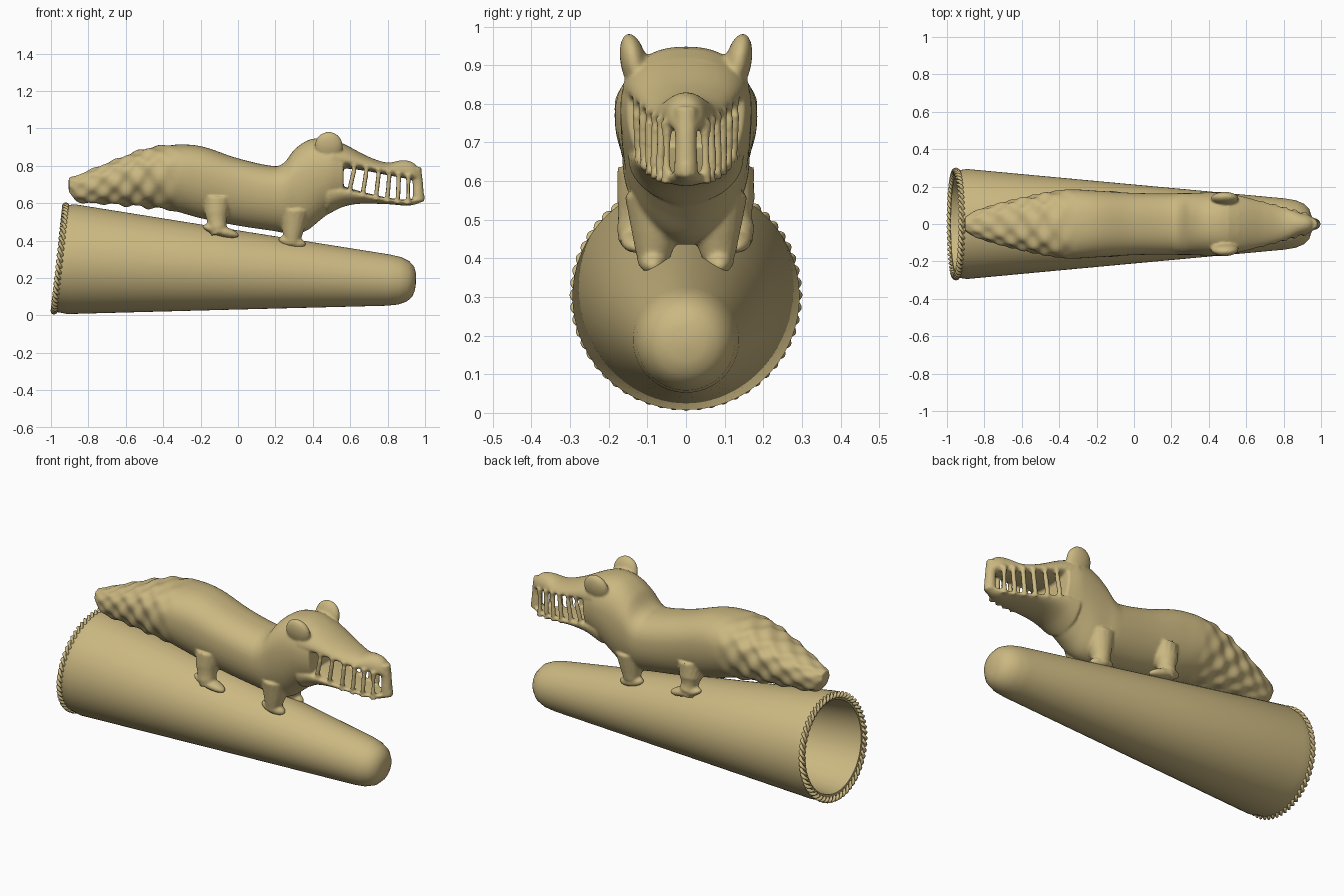
import bpy
import bmesh
from math import sin, cos, pi, tau, copysign
from mathutils import Vector, Matrix

if "Cube" in bpy.data.objects:
    bpy.data.objects.remove(bpy.data.objects["Cube"])

# Single clay colour
clay = bpy.data.materials.new("sand_tan")
clay.use_nodes = True
tan = (0.60, 0.48, 0.22, 1)
clay.diffuse_color = tan
clay.node_tree.nodes["Principled BSDF"].inputs["Base Color"].default_value = tan


def finish(name, bm):
    """Turn a bmesh into a named, coloured object."""
    bmesh.ops.recalc_face_normals(bm, faces=bm.faces)
    mesh = bpy.data.meshes.new(name)
    bm.to_mesh(mesh)
    bm.free()
    mesh.materials.append(clay)
    obj = bpy.data.objects.new(name, mesh)
    bpy.context.collection.objects.link(obj)
    return obj


def activate(obj):
    bpy.ops.object.select_all(action='DESELECT')
    obj.select_set(True)
    bpy.context.view_layer.objects.active = obj


def skin(bm, rings, caps=True, closed=False):
    """Bridge a list of point rings with quads."""
    loops = [[bm.verts.new(p) for p in ring] for ring in rings]
    n = len(loops[0])
    pairs = list(zip(loops, loops[1:]))
    if closed:
        pairs.append((loops[-1], loops[0]))
    for a, b in pairs:
        for i in range(n):
            j = (i + 1) % n
            bm.faces.new((a[i], a[j], b[j], b[i]))
    if caps and not closed:
        bm.faces.new(loops[0])
        bm.faces.new(loops[-1])


def sample(rows, x):
    """Smooth interpolation of a table keyed by its first column."""
    last = len(rows) - 1
    i = max(k for k in range(last) if rows[k][0] <= x or k == 0)

    def slope(k, c):
        a, b = rows[max(k - 1, 0)], rows[min(k + 1, last)]
        return (b[c] - a[c]) / (b[0] - a[0])

    a, b = rows[i], rows[i + 1]
    h = b[0] - a[0]
    t = (x - a[0]) / h
    s = t * t * (3 - 2 * t)
    return [a[c] + (b[c] - a[c]) * s
            + h * t * (1 - t) * ((1 - t) * slope(i, c) - t * slope(i + 1, c))
            for c in range(1, len(a))]


def loft(bm, rows, widest=0.6, power=0.85, scales=False, step=0.012):
    """Egg-shaped sections along x from rows of x, top, bottom, half width."""
    start, end = rows[0][0], rows[-1][0]
    count = int((end - start) / step)
    rings = []
    for k in range(count + 1):
        x = start + (end - start) * k / count
        top, bottom, width = sample(rows, x)
        middle = bottom + widest * (top - bottom)
        fade = min(max((-0.3 - x) / 0.2, 0), 1) if scales else 0
        ring = []
        for j in range(56):
            a = tau * j / 56
            c, s = cos(a), sin(a)
            e = power if s > 0 else 1
            height = top - middle if s > 0 else middle - bottom
            bump = 1 + 0.07 * fade * cos(tau * (x + 0.9) / 0.12) * cos(7 * (a - pi / 2))
            ring.append((x, width * bump * copysign(abs(c) ** e, c),
                         middle + height * bump * copysign(abs(s) ** e, s)))
        rings.append(ring)
    skin(bm, rings)


def tube(bm, points, sides=16):
    """Tapered tube through (x, y, z, radius) points."""
    rings = []
    for k, (x, y, z, r) in enumerate(points):
        a, b = points[max(k - 1, 0)], points[min(k + 1, len(points) - 1)]
        turn = (Vector(b[:3]) - Vector(a[:3])).to_track_quat('Z', 'Y')
        rings.append([Vector((x, y, z)) + turn @ Vector((r * cos(tau * i / sides),
                      r * sin(tau * i / sides), 0)) for i in range(sides)])
    skin(bm, rings)


def blob(bm, centre, radii, tilt=0, roll=0):
    """Ellipsoid, tilted about y and rolled about x."""
    matrix = (Matrix.Translation(centre) @ Matrix.Rotation(tilt, 4, 'Y')
              @ Matrix.Rotation(roll, 4, 'X') @ Matrix.Diagonal((*radii, 1)))
    bmesh.ops.create_uvsphere(bm, u_segments=28, v_segments=18, radius=1, matrix=matrix)


# Hollow tapered horn, open at the wide end
TILT = 0.066
MOUTH = Vector((-0.952, 0, 0.305))
profile = [(0, 0.255), (0, 0.285), (0.06, 0.294), (0.9, 0.216), (1.76, 0.137),
           (1.82, 0.127), (1.865, 0.108), (1.893, 0.08), (1.905, 0.045), (1.908, 0.004)]
inside = [(1.8, 0.004), (1.78, 0.06), (1.7, 0.105)]
bm = bmesh.new()
rings = []
for d, r in inside + profile:
    lean = 0.045 if d == 0 else 0
    rings.append([(d + lean * r * sin(tau * i / 72), r * cos(tau * i / 72),
                   r * sin(tau * i / 72)) for i in range(72)])
# caps close the inner and outer tips
skin(bm, rings)
horn = finish("horn", bm)
horn.location = MOUTH
horn.rotation_euler.y = TILT
activate(horn)
bpy.ops.object.shade_smooth_by_angle(angle=0.8)

# Twisted rope around the horn mouth
bm = bmesh.new()
TWISTS, STEPS = 28, 12
for strand in range(2):
    rings = []
    for k in range(TWISTS * STEPS):
        a = tau * k / (TWISTS * STEPS)
        twist = a * TWISTS + strand * pi
        out = Vector((0, cos(a), sin(a)))
        side = Vector((1, 0, 0))
        centre = out * (0.282 + 0.009 * cos(twist)) + side * 0.009 * sin(twist)
        rings.append([centre + 0.0105 * (out * cos(tau * i / 8) + side * sin(tau * i / 8))
                      for i in range(8)])
    skin(bm, rings, closed=True)
rope = finish("rope_rim", bm)
rope.location = MOUTH
rope.rotation_euler.y = 0.11
activate(rope)
bpy.ops.object.shade_smooth()

# Crocodile: overlapping parts fused into one smooth skin
bm = bmesh.new()

# Tail, trunk, neck and skull
loft(bm, [(-0.905, 0.735, 0.66, 0.035), (-0.86, 0.75, 0.61, 0.065),
          (-0.7, 0.815, 0.597, 0.115), (-0.5, 0.89, 0.58, 0.16),
          (-0.35, 0.913, 0.56, 0.184), (-0.2, 0.905, 0.52, 0.178),
          (0, 0.84, 0.48, 0.166), (0.2, 0.798, 0.45, 0.164),
          (0.25, 0.82, 0.44, 0.165), (0.3, 0.885, 0.435, 0.165),
          (0.37, 0.935, 0.455, 0.168), (0.44, 0.948, 0.51, 0.17),
          (0.5, 0.942, 0.555, 0.168), (0.565, 0.918, 0.582, 0.152)], scales=True)

# Upper and lower jaw
upper = [(0.5, 0.945, 0.78, 0.165), (0.58, 0.91, 0.785, 0.148), (0.7, 0.848, 0.77, 0.116),
         (0.8, 0.817, 0.75, 0.088), (0.88, 0.83, 0.735, 0.062),
         (0.94, 0.815, 0.725, 0.045), (0.98, 0.765, 0.715, 0.02)]
lower = [(0.48, 0.7, 0.54, 0.15), (0.56, 0.69, 0.58, 0.14), (0.65, 0.665, 0.597, 0.122),
         (0.8, 0.63, 0.595, 0.088), (0.92, 0.62, 0.588, 0.052), (0.997, 0.645, 0.61, 0.012)]
loft(bm, upper, widest=0.35, power=1)
loft(bm, lower, widest=0.75, power=1)

# Nose column joining the jaws
tube(bm, [(0.95, 0, 0.79, 0.03), (0.962, 0, 0.7, 0.028), (0.965, 0, 0.61, 0.032)])

for side in (1, -1):
    # Ears
    blob(bm, (0.485, side * 0.135, 0.905), (0.075, 0.034, 0.078), roll=-0.2 * side)
    # Teeth
    for x in (0.6, 0.67, 0.74, 0.80, 0.855, 0.91):
        high = x + 0.02 - 0.06 * (x - 0.6)
        top, roof, wide = sample(upper, high)
        floor, under, narrow = sample(lower, x)
        tube(bm, [(high, side * wide * 0.9, roof + 0.025, 0.018),
                  (high, side * wide * 0.92, roof - 0.01, 0.013),
                  (x, side * narrow * 0.92, floor + 0.01, 0.013),
                  (x, side * narrow * 0.88, floor - 0.025, 0.018)])
    # Rear leg and foot
    tube(bm, [(-0.11, side * 0.1, 0.62, 0.08), (-0.115, side * 0.118, 0.54, 0.062),
              (-0.11, side * 0.13, 0.47, 0.05), (-0.1, side * 0.13, 0.44, 0.045)])
    blob(bm, (-0.092, side * 0.13, 0.452), (0.102, 0.042, 0.028), tilt=0.26)
    # Front leg and foot
    tube(bm, [(0.3, side * 0.075, 0.56, 0.085), (0.295, side * 0.08, 0.47, 0.062),
              (0.29, side * 0.084, 0.41, 0.046), (0.29, side * 0.086, 0.38, 0.04)])
    blob(bm, (0.29, side * 0.085, 0.393), (0.075, 0.036, 0.032), tilt=0.2)

crocodile = finish("crocodile", bm)
remesh = crocodile.modifiers.new("fuse", 'REMESH')
remesh.mode = 'VOXEL'
remesh.voxel_size = 0.007
remesh.use_smooth_shade = True
soften = crocodile.modifiers.new("soften", 'SMOOTH')
soften.factor = 0.5
soften.iterations = 5
activate(crocodile)
bpy.ops.object.shade_smooth()
